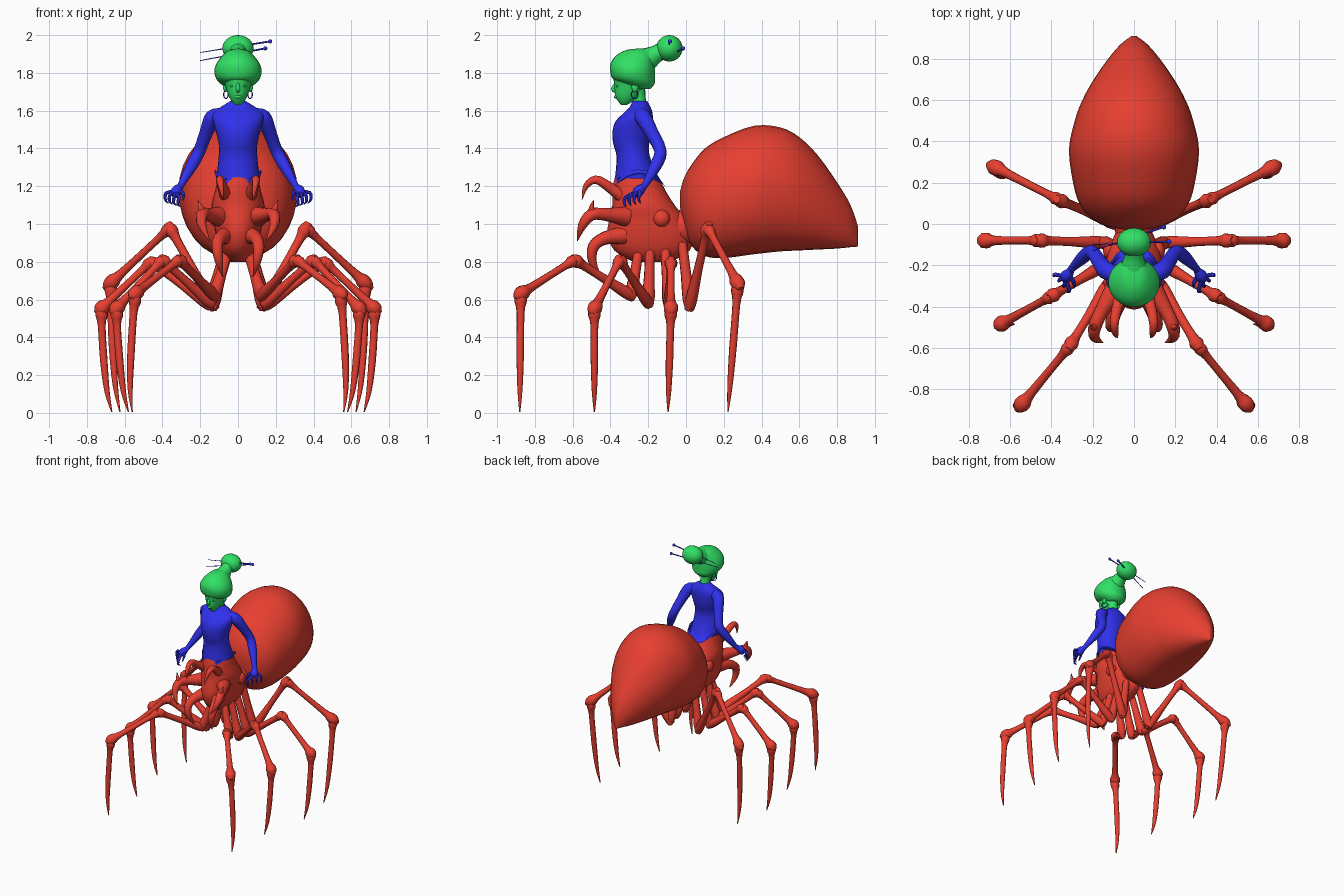
import bpy, bmesh, math
from mathutils import Vector

if "Cube" in bpy.data.objects:
    bpy.data.objects.remove(bpy.data.objects["Cube"])


def material(name, rgb):
    m = bpy.data.materials.new(name)
    m.diffuse_color = (*rgb, 1)
    m.use_nodes = True
    m.node_tree.nodes["Principled BSDF"].inputs["Base Color"].default_value = m.diffuse_color
    return m


RED = material("red", (0.8, 0.05, 0.03))
BLUE = material("blue", (0.03, 0.03, 0.85))
GREEN = material("green", (0.03, 0.75, 0.13))


def spline(rows, steps):
    """Catmull-Rom interpolation of rows of numbers."""
    out = []
    for i in range(len(rows) - 1):
        p0, p1 = rows[max(i - 1, 0)], rows[i]
        p2, p3 = rows[i + 1], rows[min(i + 2, len(rows) - 1)]
        for s in range(steps):
            t = s / steps
            out.append([0.5 * (2 * b + (c - a) * t + (2 * a - 5 * b + 4 * c - d) * t * t
                               + (3 * b - a - 3 * c + d) * t ** 3)
                        for a, b, c, d in zip(p0, p1, p2, p3)])
    return out + [list(rows[-1])]


def skin(name, rings, mat):
    """Join rings of points into a closed smooth surface."""
    bm = bmesh.new()
    vs = [[bm.verts.new(p) for p in r] for r in rings]
    n = len(rings[0])
    for a, b in zip(vs, vs[1:]):
        for i in range(n):
            bm.faces.new((a[i], a[(i + 1) % n], b[(i + 1) % n], b[i]))
    bm.faces.new(vs[0][::-1])
    bm.faces.new(vs[-1])
    bmesh.ops.recalc_face_normals(bm, faces=bm.faces)
    me = bpy.data.meshes.new(name)
    bm.to_mesh(me)
    bm.free()
    ob = bpy.data.objects.new(name, me)
    bpy.context.collection.objects.link(ob)
    return finish(ob, name, mat)


def finish(ob, name, mat):
    ob.name = name
    ob.data.materials.append(mat)
    bpy.ops.object.select_all(action='DESELECT')
    ob.select_set(True)
    bpy.context.view_layer.objects.active = ob
    bpy.ops.object.shade_smooth_by_angle(angle=math.radians(50))
    return ob


def tube(name, pts, mat, sides=10, steps=3, mirror=1):
    """Tapered tube through (x, y, z, radius) points."""
    rows = spline(pts, steps)
    cs = [Vector((r[0] * mirror, r[1], r[2])) for r in rows]
    rings, u = [], None
    for i, c in enumerate(cs):
        d = (cs[min(i + 1, len(cs) - 1)] - cs[max(i - 1, 0)]).normalized()
        u = d.orthogonal() if u is None else u - d * u.dot(d)
        u.normalize()
        w = d.cross(u)
        r = max(rows[i][3], 0.001)
        rings.append([c + r * (u * math.cos(a) + w * math.sin(a))
                      for a in (2 * math.pi * k / sides for k in range(sides))])
    return skin(name, rings, mat)


def loft(name, stations, mat, axis='z', sides=24, steps=3, low=1.0, hem=0.0):
    """Elliptical sections (position, centre, half x, half depth) along z or y."""
    rings = []
    for j, (t, c, rx, rd) in enumerate(spline(stations, steps)):
        ring = []
        for k in range(sides):
            a = 2 * math.pi * k / sides
            co, si = math.cos(a), math.sin(a)
            if si < 0:
                co = math.copysign(abs(co) ** low, co)
            x, d = max(rx, .002) * co, c + max(rd, .002) * si
            lift = hem * co * co if j <= 1 else 0
            ring.append((x, d, t + lift) if axis == 'z' else (x, t, d))
        rings.append(ring)
    return skin(name, rings, mat)


def ball(name, loc, scale, mat):
    bpy.ops.mesh.primitive_uv_sphere_add(segments=20, ring_count=12, location=loc)
    ob = bpy.context.object
    ob.scale = scale
    return finish(ob, name, mat)


# Abdomen and its stalk
loft("abdomen", [(-.032, 1.13, .02, .04), (-.01, 1.115, .13, .13), (.03, 1.1, .21, .215),
                 (.1, 1.115, .265, .285), (.2, 1.14, .295, .32), (.36, 1.18, .315, .34),
                 (.5, 1.183, .287, .328), (.6, 1.16, .25, .3), (.7, 1.113, .195, .248),
                 (.8, 1.045, .125, .175), (.87, .99, .065, .113), (.91, .935, .012, .055)],
     RED, 'y', sides=32, low=.8)
tube("abdomen_stalk", [(0, -.18, 1, .1), (0, -.05, .98, .09), (0, .08, 1, .11)], RED, 14)

# Lower body
loft("lower_body", [(.8, -.18, .05, .1), (.86, -.18, .095, .2), (.95, -.19, .12, .225),
                    (1.03, -.205, .13, .2), (1.1, -.225, .14, .165), (1.18, -.25, .12, .14),
                    (1.25, -.26, .105, .115), (1.31, -.27, .08, .08)], RED)

# Blue bodice with a hem raised at the hips
loft("bodice", [(1.195, -.245, .125, .138), (1.27, -.265, .112, .108), (1.36, -.28, .102, .088),
                (1.42, -.29, .102, .094), (1.48, -.285, .115, .105), (1.54, -.275, .132, .1),
                (1.585, -.255, .135, .078), (1.62, -.243, .09, .055), (1.65, -.245, .042, .04)],
     BLUE, hem=.075)

# Neck, face, hair
tube("neck", [(0, -.235, 1.6, .04), (0, -.25, 1.66, .037), (0, -.26, 1.73, .045)], GREEN, 14)
loft("face", [(1.63, -.328, .015, .014), (1.645, -.322, .03, .034), (1.67, -.312, .046, .06),
              (1.7, -.302, .058, .076), (1.74, -.295, .07, .085), (1.8, -.29, .09, .1)], GREEN)
loft("hair", [(1.715, -.235, .05, .045), (1.74, -.252, .09, .085), (1.77, -.277, .116, .112),
              (1.81, -.283, .125, .118), (1.85, -.283, .114, .116), (1.89, -.272, .085, .1),
              (1.92, -.255, .05, .065), (1.928, -.25, .01, .015)], GREEN)
tube("hair_neck", [(0, -.26, 1.84, .08), (0, -.2, 1.875, .062), (0, -.15, 1.905, .045),
                   (0, -.1, 1.93, .05)], GREEN, 16)
ball("hair_bun", (0, -.088, 1.93), (.083, .07, .07), GREEN)
tube("nose", [(0, -.37, 1.745, .008), (0, -.385, 1.715, .012), (0, -.372, 1.7, .008)], GREEN, 8)
ball("lips", (0, -.37, 1.673), (.02, .012, .009), GREEN)

# Hair sticks with knobs
for i, (a, b) in enumerate([((-.2, -.13, 1.865), (.145, -.015, 1.93)),
                            ((-.2, -.1, 1.908), (.17, -.085, 1.967))]):
    tube(f"hair_stick_{i + 1}", [(*a, .002), (*b, .005)], BLUE, 8)
    ball(f"hair_stick_knob_{i + 1}", b, (.011,) * 3, BLUE)

# Legs: hip, low joint, upper knee, lower knee, foot
LEGS = [("front", (.05, -.25, .86), (.125, -.29, .62), (.31, -.59, .81), (.545, -.875, .63), (.56, -.88, .005)),
        ("front_middle", (.07, -.19, .86), (.145, -.2, .58), (.4, -.35, .81), (.645, -.485, .55), (.58, -.485, .005)),
        ("rear_middle", (.07, -.11, .86), (.15, -.09, .57), (.46, -.08, .8), (.725, -.08, .55), (.668, -.095, .005)),
        ("rear", (.06, -.02, .9), (.13, .02, .565), (.36, .115, .98), (.675, .275, .685), (.625, .222, .005))]

for side, s in (("right", 1), ("left", -1)):
    for nm, hip, low, knee, ankle, foot in LEGS:
        H, L, K, A, F = (Vector(p) for p in (hip, low, knee, ankle, foot))

        def on(p, q, t, r):
            return (*p.lerp(q, t), r)
        tube(f"{nm}_{side}_hip", [on(H, L, 0, .026), on(H, L, .5, .028), on(H, L, .88, .034),
                                  on(H, L, 1.06, .022)], RED, mirror=s)
        tube(f"{nm}_{side}_thigh", [on(L, K, -.04, .026), on(L, K, .1, .032), on(L, K, .5, .023),
                                    on(L, K, .85, .024), on(L, K, .96, .036), on(L, K, 1.06, .02)],
             RED, mirror=s)
        tube(f"{nm}_{side}_shin", [on(K, A, -.04, .022), on(K, A, .06, .032), on(K, A, .2, .02),
                                   on(K, A, .8, .023), on(K, A, .94, .038), on(K, A, 1.03, .036),
                                   on(K, A, 1.1, .014)], RED, mirror=s)
        bow = Vector((.014, 0, 0))
        tube(f"{nm}_{side}_claw", [on(A, F, -.02, .028), on(A, F, .06, .034), on(A + bow / 2, F, .16, .021),
                                   on(A + bow, F + bow, .5, .02), on(A + bow, F + bow, .8, .014),
                                   on(A, F, 1, .003)], RED, mirror=s)

    # Curved fangs around the front of the lower body
    tube(f"upper_fang_{side}", [(.06, -.33, 1.14, .035), (.085, -.42, 1.205, .026), (.095, -.48, 1.235, .022),
                                (.09, -.53, 1.2, .015), (.08, -.55, 1.13, .002)], RED, mirror=s)
    tube(f"middle_fang_{side}", [(.09, -.32, 1.04, .055), (.155, -.42, 1.05, .035), (.19, -.5, 1.05, .032),
                                 (.19, -.55, .99, .023), (.15, -.575, .91, .002)], RED, mirror=s)
    tube(f"middle_fang_spike_{side}", [(.18, -.48, 1.04, .028), (.195, -.5, 1.08, .016),
                                       (.212, -.49, 1.125, .002)], RED, mirror=s)
    tube(f"lower_fang_{side}", [(.06, -.33, .94, .05), (.095, -.43, .925, .035), (.11, -.49, .88, .03),
                                (.1, -.495, .8, .022), (.08, -.45, .72, .002)], RED, mirror=s)
    ball(f"body_knob_{side}", (.115 * s, -.13, 1.03), (.035, .045, .045), RED)

    # Arm, palm and fingers
    tube(f"arm_{side}", [(.09, -.24, 1.575, .04), (.135, -.225, 1.56, .044), (.17, -.18, 1.48, .036),
                         (.205, -.135, 1.385, .033), (.245, -.16, 1.31, .032), (.3, -.215, 1.21, .018),
                         (.315, -.235, 1.185, .02)], BLUE, 12, mirror=s)
    tube(f"palm_{side}", [(.305, -.225, 1.2, .017), (.325, -.25, 1.175, .03), (.335, -.265, 1.15, .022)],
         BLUE, mirror=s)
    for i in range(4):
        x, y = .385 - .022 * i, -.235 - .025 * i
        tube(f"finger_{i + 1}_{side}", [(.33, -.255, 1.17, .011), (x - .005, y - .01, 1.165 - .008 * i, .01),
                                        (x, y - .015, 1.13 - .008 * i, .008),
                                        (x - .015, y - .005, 1.11 - .006 * i, .002)], BLUE, 7, mirror=s)
    tube(f"thumb_{side}", [(.315, -.245, 1.18, .013), (.29, -.285, 1.16, .01), (.29, -.31, 1.125, .003)],
         BLUE, 7, mirror=s)

    # Ears, eyes and earrings
    ball(f"ear_{side}", (.067 * s, -.27, 1.725), (.012, .018, .026), GREEN)
    ball(f"eye_{side}", (.028 * s, -.362, 1.73), (.014, .01, .007), GREEN)
    bpy.ops.mesh.primitive_torus_add(location=(.064 * s, -.272, 1.685), rotation=(0, math.pi / 2, .6 * s),
                                     major_radius=.021, minor_radius=.003,
                                     major_segments=20, minor_segments=6)
    finish(bpy.context.object, f"earring_{side}", BLUE)
